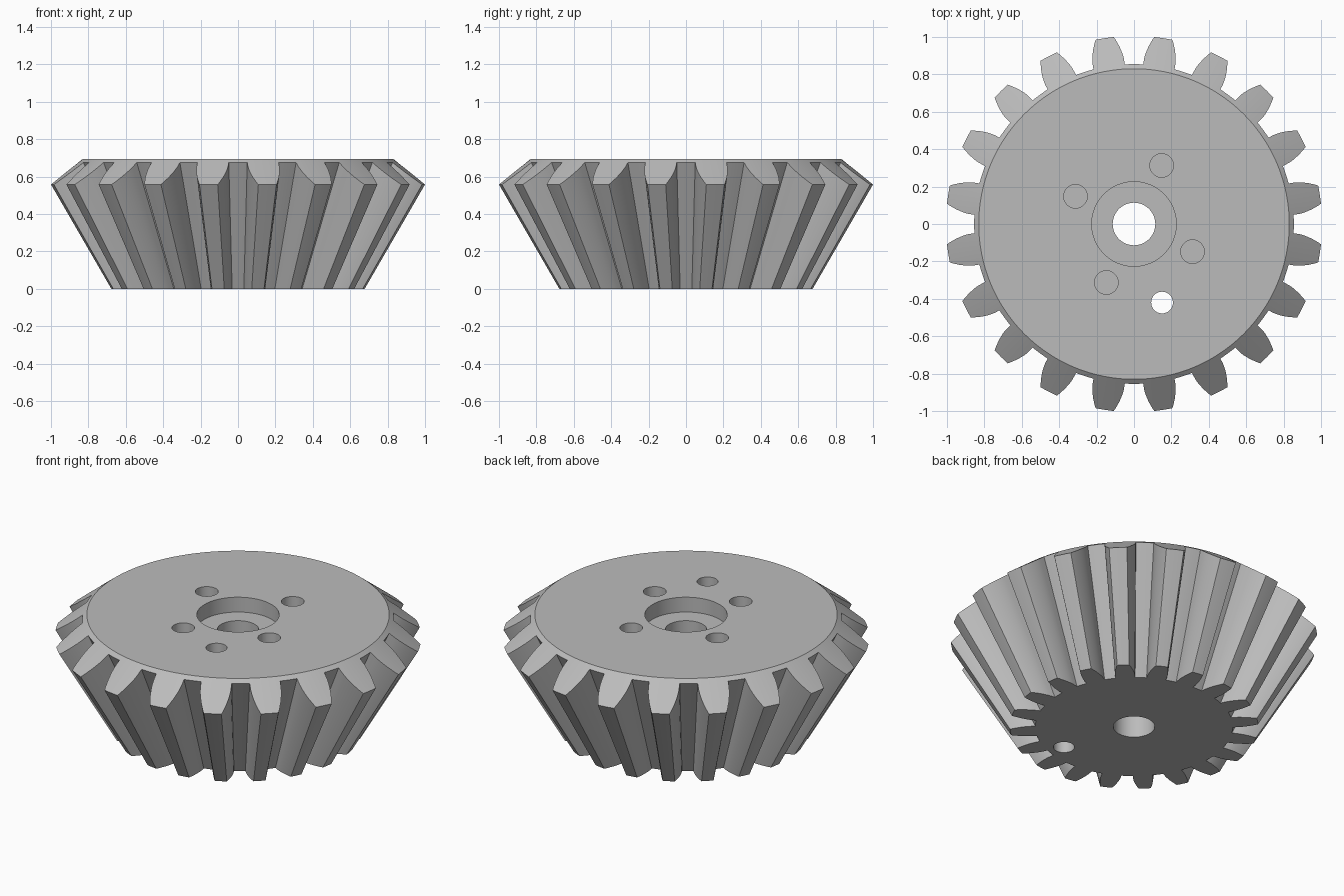
import bpy, bmesh
from math import sin, cos, radians

if "Cube" in bpy.data.objects:
    bpy.data.objects.remove(bpy.data.objects["Cube"])

TEETH = 20
APEX = 1.17              # depth of the pitch-cone apex below the base
TOP_Z, TOP_R = 0.695, 0.83
BACK_SLOPE = 0.78        # fall of the back cone per unit of radius
ROOT_K, TIP_K = 0.463, 0.582   # radius per unit of height above the apex

steel = bpy.data.materials.new("steel grey")
steel.diffuse_color = (0.5, 0.5, 0.5, 1)
steel.use_nodes = True
steel.node_tree.nodes["Principled BSDF"].inputs["Base Color"].default_value = steel.diffuse_color

# Half of one tooth: (fraction of tooth height, half angle in degrees)
flank = [(0, 5.7), (0.2, 5.5), (0.35, 5.2), (0.5, 4.75),
         (0.65, 4.25), (0.8, 3.65), (0.9, 3.25), (1, 2.8)]
half = [(0, 9), (0, 7.9), (0, 6.8)] + flank + [(1, 1.4)]
tooth = [(f, -a) for f, a in half] + [(1, 0)] + [(f, a) for f, a in half[:0:-1]]


def point(r, a, z):
    return (r * cos(a), r * sin(a), z)


# Gear body: base outline, matching outline on the back cone, and top disc
bm = bmesh.new()
base, rim, top = [], [], []
for i in range(TEETH):
    for f, a in tooth:
        ang = radians(9 + 18 * i + a)
        k = ROOT_K + f * (TIP_K - ROOT_K)
        z = (TOP_Z + BACK_SLOPE * (TOP_R - k * APEX)) / (1 + BACK_SLOPE * k)
        base.append(bm.verts.new(point(k * APEX, ang, 0)))
        rim.append(bm.verts.new(point(k * (z + APEX), ang, z)))
        top.append(bm.verts.new(point(TOP_R, ang, TOP_Z)))
n = len(base)
for lower, upper in ((base, rim), (rim, top)):
    for i in range(n):
        j = (i + 1) % n
        bm.faces.new((lower[i], lower[j], upper[j], upper[i]))
bm.faces.new(top)
bm.faces.new(base[::-1])
bmesh.ops.recalc_face_normals(bm, faces=bm.faces[:])
mesh = bpy.data.meshes.new("bevel_gear")
bm.to_mesh(mesh)
bm.free()
mesh.materials.append(steel)
gear = bpy.data.objects.new("bevel_gear", mesh)
bpy.context.collection.objects.link(gear)


def drill(name, x, y, radius, bottom, sides=48):
    """Cut a round hole from above the top face down to the given height."""
    height = 0.9 - bottom
    bpy.ops.mesh.primitive_cylinder_add(vertices=sides, radius=radius, depth=height,
                                        location=(x, y, bottom + height / 2))
    cutter = bpy.context.object
    cutter.name = name
    cutter.hide_render = True
    cutter.data.materials.append(steel)
    bpy.context.view_layer.objects.active = gear
    mod = gear.modifiers.new(name, 'BOOLEAN')
    mod.operation = 'DIFFERENCE'
    mod.solver = 'EXACT'
    mod.object = cutter
    bpy.ops.object.modifier_apply(modifier=mod.name)
    bpy.data.objects.remove(cutter)


# Shaft bore, counterbore, locating hole and four blind bolt holes
drill("counterbore", 0, 0, 0.226, 0.605, 64)
drill("shaft_bore", 0, 0, 0.114, -0.2)
drill("locating_hole", 0.15, -0.42, 0.058, -0.2)
for i in range(4):
    a = radians(64.7 + 90 * i)
    drill("bolt_hole", 0.346 * cos(a), 0.346 * sin(a), 0.063, 0.45)

# Smooth curved flanks and holes, keep hard edges
bpy.ops.object.select_all(action='DESELECT')
gear.select_set(True)
bpy.context.view_layer.objects.active = gear
bpy.ops.object.shade_smooth_by_angle(angle=radians(25))
